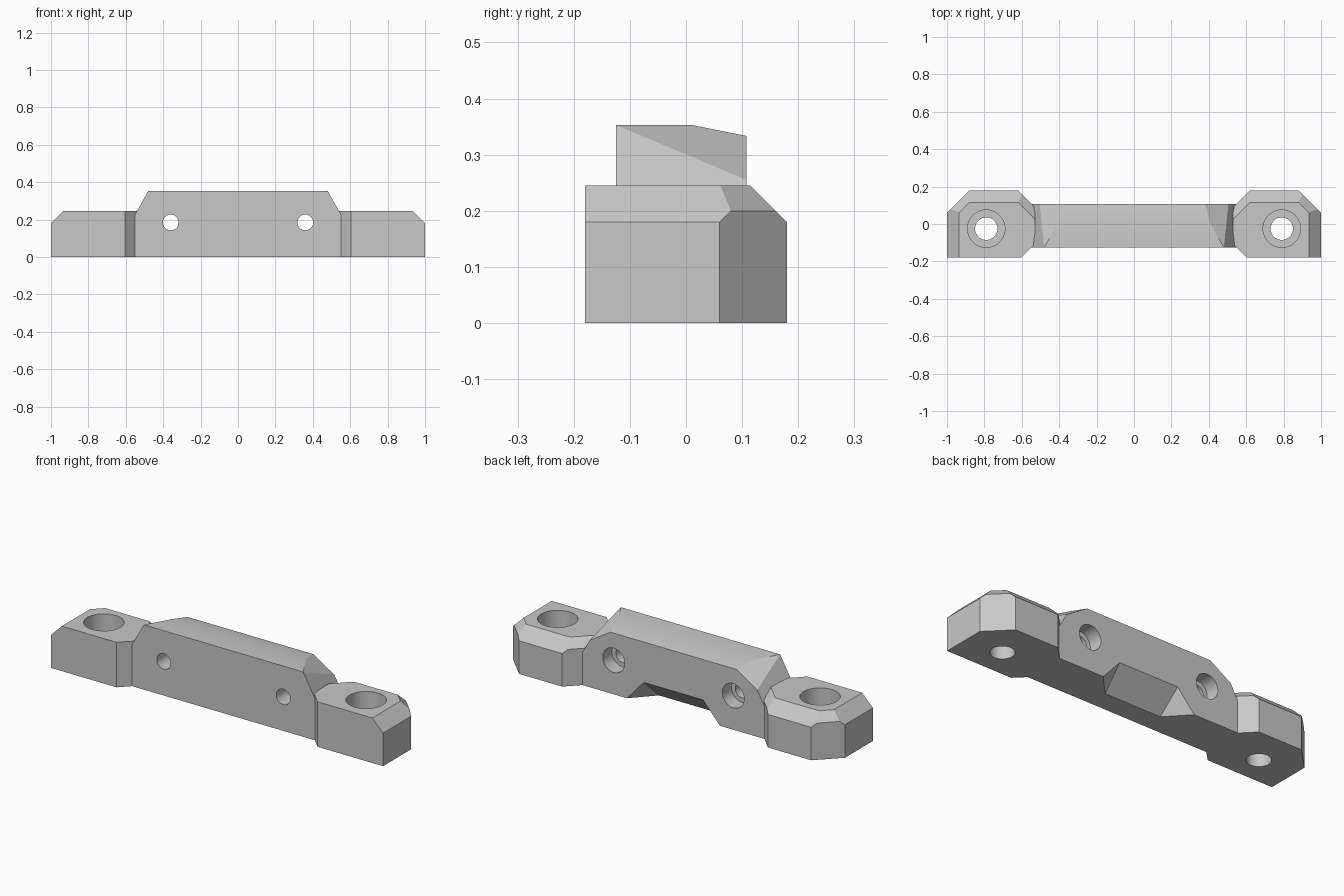
import bpy, bmesh
from math import sqrt
from mathutils import Vector, Matrix

if "Cube" in bpy.data.objects:
    bpy.data.objects.remove(bpy.data.objects["Cube"])

grey = bpy.data.materials.new("light grey")
grey.use_nodes = True
grey.diffuse_color = (0.58, 0.58, 0.58, 1)
grey.node_tree.nodes["Principled BSDF"].inputs["Base Color"].default_value = grey.diffuse_color


def finish(bm, name):
    bmesh.ops.recalc_face_normals(bm, faces=bm.faces)
    mesh = bpy.data.meshes.new(name)
    bm.to_mesh(mesh)
    bm.free()
    mesh.materials.append(grey)
    obj = bpy.data.objects.new(name, mesh)
    bpy.context.collection.objects.link(obj)
    return obj


def cut_box(name, low, high, cuts):
    """Box trimmed by planes given as (point, outward normal)."""
    low, high = Vector(low), Vector(high)
    bm = bmesh.new()
    bmesh.ops.create_cube(bm, size=1)
    size = high - low
    bmesh.ops.transform(bm, verts=bm.verts, matrix=Matrix.Translation((low + high) / 2)
                        @ Matrix.Diagonal((*size, 1)))
    for point, normal in cuts:
        res = bmesh.ops.bisect_plane(bm, geom=bm.verts[:] + bm.edges[:] + bm.faces[:],
                                     plane_co=point, plane_no=normal, clear_outer=True)
        edges = [e for e in res["geom_cut"] if isinstance(e, bmesh.types.BMEdge)]
        bmesh.ops.contextual_create(bm, geom=edges)
    return finish(bm, name)


def cylinder(name, start, end, radius):
    start, end = Vector(start), Vector(end)
    axis = end - start
    bm = bmesh.new()
    bmesh.ops.create_cone(bm, cap_ends=True, segments=48, radius1=radius, radius2=radius,
                          depth=axis.length,
                          matrix=Matrix.Translation((start + end) / 2)
                          @ axis.to_track_quat('Z', 'Y').to_matrix().to_4x4())
    return finish(bm, name)


def boolean(target, other, operation):
    mod = target.modifiers.new(operation.lower(), 'BOOLEAN')
    mod.operation, mod.solver, mod.object = operation, 'EXACT', other
    bpy.context.view_layer.objects.active = target
    bpy.ops.object.modifier_apply(modifier=mod.name)
    bpy.data.objects.remove(other)


def flip(v, s):
    return Vector((v[0] * s, v[1], v[2]))


# Central bar: sloped rear top, steep ends and chamfered rear top corners
bar_cuts = [((0, 0.01, 0.353), (0, 0.2, 1))]
tip, low_front, low_back = (0.48, -0.125, 0.353), (0.54, -0.125, 0.245), (0.505, 0.108, 0.255)
rear_top = (0.38, 0.108, 0.333)
for s in (-1, 1):
    for tri in ((tip, low_front, low_back), (tip, low_back, rear_top)):
        a, b, c = [flip(p, s) for p in tri]
        n = (b - a).cross(c - a)
        bar_cuts.append((a, n if n.x * s > 0 else -n))
bracket = cut_box("mounting_bracket", (-0.65, -0.125, 0), (0.65, 0.108, 0.353), bar_cuts)

# End blocks with chamfered walls and top edges
block_cuts = [
    ((0.88, 0.18, 0), (1, 1, 0)),
    ((0.62, 0.18, 0), (-1, 1, 0)),
    ((0.605, -0.18, 0), (-1, -1, 0)),
    ((1, 0, 0.18), (1, 0, 1)),
    ((0.8, 0.18, 0.18), (0, 1, 1)),
    ((0.88, 0.18, 0.2), (1, 1, sqrt(2))),
    ((0.62, 0.18, 0.2), (-1, 1, sqrt(2))),
]
for s in (-1, 1):
    xs = sorted((s * 0.53, s * 1.0))
    block = cut_box("end_block", (xs[0], -0.18, 0), (xs[1], 0.18, 0.245),
                    [(flip(p, s), flip(n, s)) for p, n in block_cuts])
    boolean(bracket, block, 'UNION')

# Tapered notch under the rear of the bar
bm = bmesh.new()
for s in (-1, 1):
    for x, y, z in ((0.17, -0.01, 0), (0.3, 0.13, 0), (0.18, 0.13, 0.135),
                    (0.17, -0.01, -0.05), (0.3, 0.13, -0.05)):
        bm.verts.new((s * x, y, z))
bmesh.ops.convex_hull(bm, input=bm.verts)
boolean(bracket, finish(bm, "notch_cutter"), 'DIFFERENCE')

# Counterbored holes: vertical in the blocks, horizontal through the bar
for s in (-1, 1):
    x, y = s * 0.79, -0.025
    boolean(bracket, cylinder("hole", (x, y, -0.1), (x, y, 0.4), 0.06), 'DIFFERENCE')
    boolean(bracket, cylinder("bore", (x, y, 0.11), (x, y, 0.4), 0.1), 'DIFFERENCE')
    x, z = s * 0.36, 0.185
    boolean(bracket, cylinder("hole", (x, -0.3, z), (x, 0.3, z), 0.042), 'DIFFERENCE')
    boolean(bracket, cylinder("bore", (x, 0.03, z), (x, 0.3, z), 0.066), 'DIFFERENCE')

bpy.ops.object.select_all(action='DESELECT')
bracket.select_set(True)
bpy.context.view_layer.objects.active = bracket
bpy.ops.object.shade_smooth_by_angle(angle=0.3)
